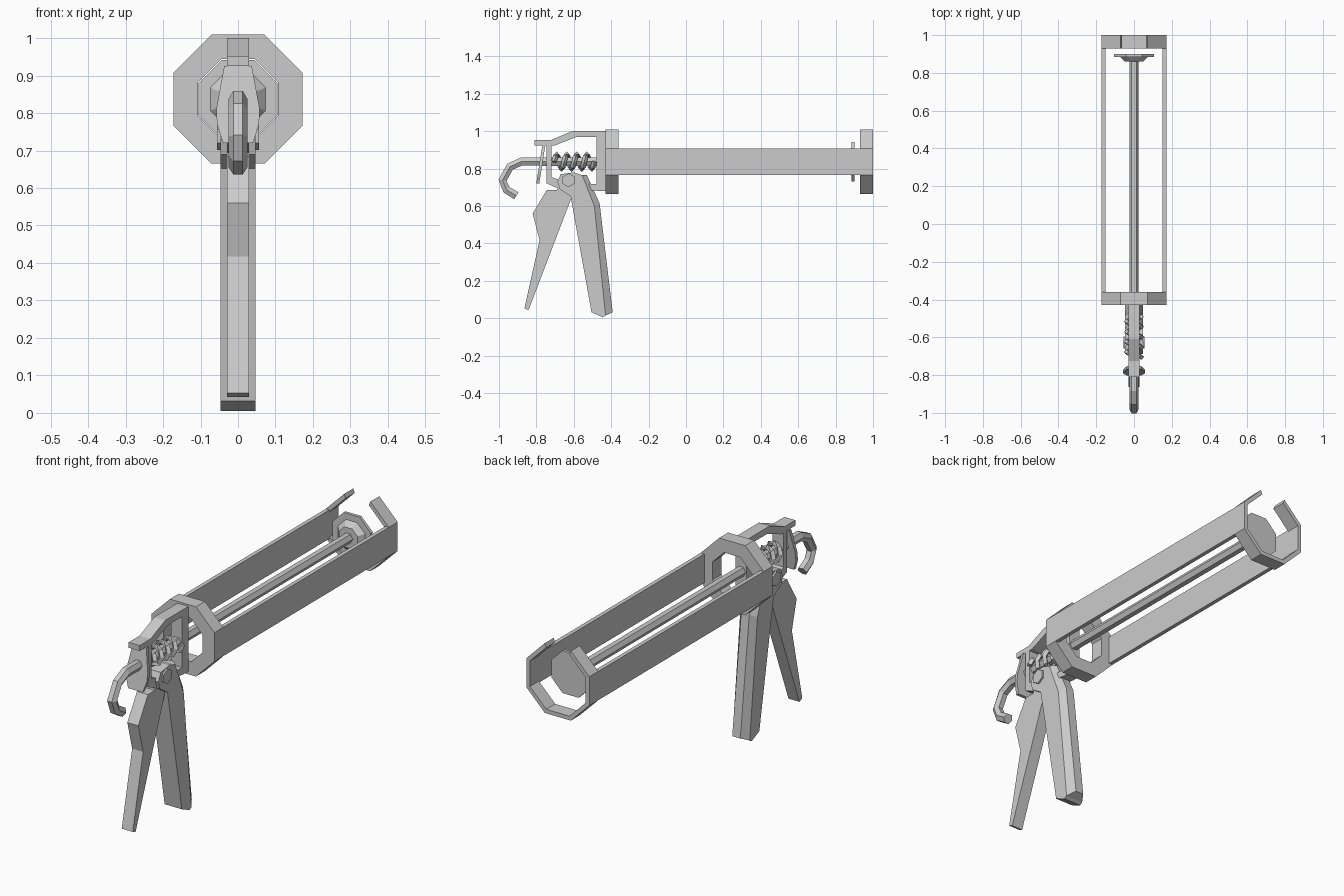
import bpy, bmesh, math
from mathutils import Vector

cube = bpy.data.objects.get("Cube")
if cube:
    bpy.data.objects.remove(cube)

steel = bpy.data.materials.new("grey_metal")
steel.use_nodes = True
GREY = (0.6, 0.6, 0.6, 1)
steel.diffuse_color = GREY
steel.node_tree.nodes["Principled BSDF"].inputs["Base Color"].default_value = GREY

AXIS_Z = 0.837   # height of the push rod
APOTHEM = 0.172  # half width of the octagonal collars


def finish(name, bm):
    bmesh.ops.recalc_face_normals(bm, faces=bm.faces)
    mesh = bpy.data.meshes.new(name)
    bm.to_mesh(mesh)
    bm.free()
    mesh.materials.append(steel)
    obj = bpy.data.objects.new(name, mesh)
    bpy.context.collection.objects.link(obj)
    return obj


def loft(name, rings, cap=True, closed=False):
    """Skin a list of equal-length point rings."""
    bm = bmesh.new()
    rows = [[bm.verts.new(p) for p in ring] for ring in rings]
    pairs = list(zip(rows, rows[1:]))
    if closed:
        pairs.append((rows[-1], rows[0]))
    for a, b in pairs:
        for i in range(len(a)):
            j = (i + 1) % len(a)
            bm.faces.new((a[i], a[j], b[j], b[i]))
    if cap and not closed:
        bm.faces.new(rows[0])
        bm.faces.new(rows[-1])
    return finish(name, bm)


def side_profile(name, points, half):
    """Extrude a (y, z) outline across the width."""
    return loft(name, [[(x, y, z) for y, z in points] for x in (-half, half)])


def polygon(sides, apothem, y, start=0.5):
    r = apothem / math.cos(math.pi / sides)
    angles = [math.tau * (i + start) / sides for i in range(sides)]
    return [(r * math.cos(a), y, AXIS_Z + r * math.sin(a)) for a in angles]


def sweep(name, path, radius, sides):
    """Tube with a polygon section along a path."""
    path = [Vector(p) for p in path]
    rings = []
    for i, p in enumerate(path):
        t = (path[min(i + 1, len(path) - 1)] - path[max(i - 1, 0)]).normalized()
        u = Vector((1, 0, 0))
        u = (u - t * u.dot(t)).normalized()
        v = t.cross(u)
        rings.append([p + radius * (u * math.cos(a) + v * math.sin(a))
                      for a in (math.tau * k / sides for k in range(sides))])
    return loft(name, rings)


def box(name, x0, x1, y0, y1, z0, z1):
    return loft(name, [[(x, y0, z0), (x, y1, z0), (x, y1, z1), (x, y0, z1)] for x in (x0, x1)])


# Front collar: thick octagonal ring
loft("front_collar", [polygon(8, APOTHEM, -0.43), polygon(8, APOTHEM, -0.36),
                      polygon(8, 0.107, -0.36), polygon(8, 0.107, -0.43)], closed=True)

# Rear cradle: thin octagonal band, open at the top
bands = [polygon(8, a, y) for a, y in
         ((APOTHEM, 0.93), (APOTHEM, 1.0), (0.152, 1.0), (0.152, 0.93))]
order = [(2 + i) % 8 for i in range(8)]
loft("rear_cradle", [[band[i] for band in bands] for i in order])

# Side rails
for side, name in ((1, "left_rail"), (-1, "right_rail")):
    box(name, side * 0.152, side * APOTHEM, -0.36, 0.93, 0.766, 0.908)

# Plunger disc with tapered hub
loft("plunger_disc", [polygon(8, 0.105, 0.885), polygon(8, 0.105, 0.9)])
loft("plunger_hub", [polygon(8, 0.05, 0.86), polygon(8, 0.075, 0.886)])

# Push rod ending in a pull hook
hook = [(-0.907, 0.655), (-0.96, 0.687), (-0.981, 0.738), (-0.941, 0.81), (-0.88, 0.838)]
sweep("push_rod", [(0, y, z) for y, z in hook + [(-0.78, AXIS_Z), (0.87, AXIS_Z)]], 0.025, 6)

# Frame carrying the trigger, with an overhanging front lip
side_profile("frame", [
    (-0.43, 1.0), (-0.61, 1.0), (-0.725, 0.952), (-0.81, 0.952), (-0.81, 0.925),
    (-0.746, 0.925), (-0.746, 0.722), (-0.676, 0.69), (-0.43, 0.68), (-0.43, 0.717),
    (-0.58, 0.717), (-0.676, 0.74), (-0.719, 0.755), (-0.719, 0.925), (-0.698, 0.925),
    (-0.59, 0.968), (-0.43, 0.968)], 0.03)
box("frame_post", -0.03, 0.03, -0.479, -0.43, 0.68, 0.99)

# Slanted release plate, widest at the rod
outline = [(0.037, 0.925), (0.058, 0.81), (0.056, 0.77), (0.04, 0.72)]
outline += [(-x, z) for x, z in reversed(outline)]
loft("release_plate", [[(x, -0.752 + (z - 0.925) * 0.16 - d, z) for x, z in outline]
                       for d in (0, 0.016)])

# Coil spring around the rod
turns, steps = 4, 8
coil = []
for i in range(turns * steps + 1):
    a = math.tau * i / steps
    coil.append((0.04 * math.cos(a), -0.705 + 0.215 * i / (turns * steps),
                 AXIS_Z + 0.04 * math.sin(a)))
sweep("spring", coil, 0.014, 4)

# Trigger
side_profile("trigger", [
    (-0.745, 0.685), (-0.69, 0.685), (-0.675, 0.75), (-0.61, 0.75), (-0.61, 0.65),
    (-0.842, 0.043), (-0.864, 0.053), (-0.783, 0.417), (-0.82, 0.56)], 0.03)

# Fixed handle with a chamfered back
front = [(-0.675, 0.69), (-0.617, 0.652), (-0.505, 0.032), (-0.445, 0.005)]
back = [(-0.43, 0.015), (-0.49, 0.60), (-0.555, 0.765), (-0.6, 0.78), (-0.67, 0.77), (-0.688, 0.73)]
spine = [(-0.392, 0.032), (-0.462, 0.615), (-0.53, 0.765)]
flank = front + back
side_profile("handle", flank, 0.047)
loft("handle_spine", [[(0.047, *back[i]), (0.022, *spine[i]),
                       (-0.022, *spine[i]), (-0.047, *back[i])] for i in range(3)])

# Pivot bolt
bolt = [(-0.628 + 0.037 * math.cos(math.tau * (i + 0.5) / 6),
         0.738 + 0.037 * math.sin(math.tau * (i + 0.5) / 6)) for i in range(6)]
side_profile("pivot_bolt", bolt, 0.056)
